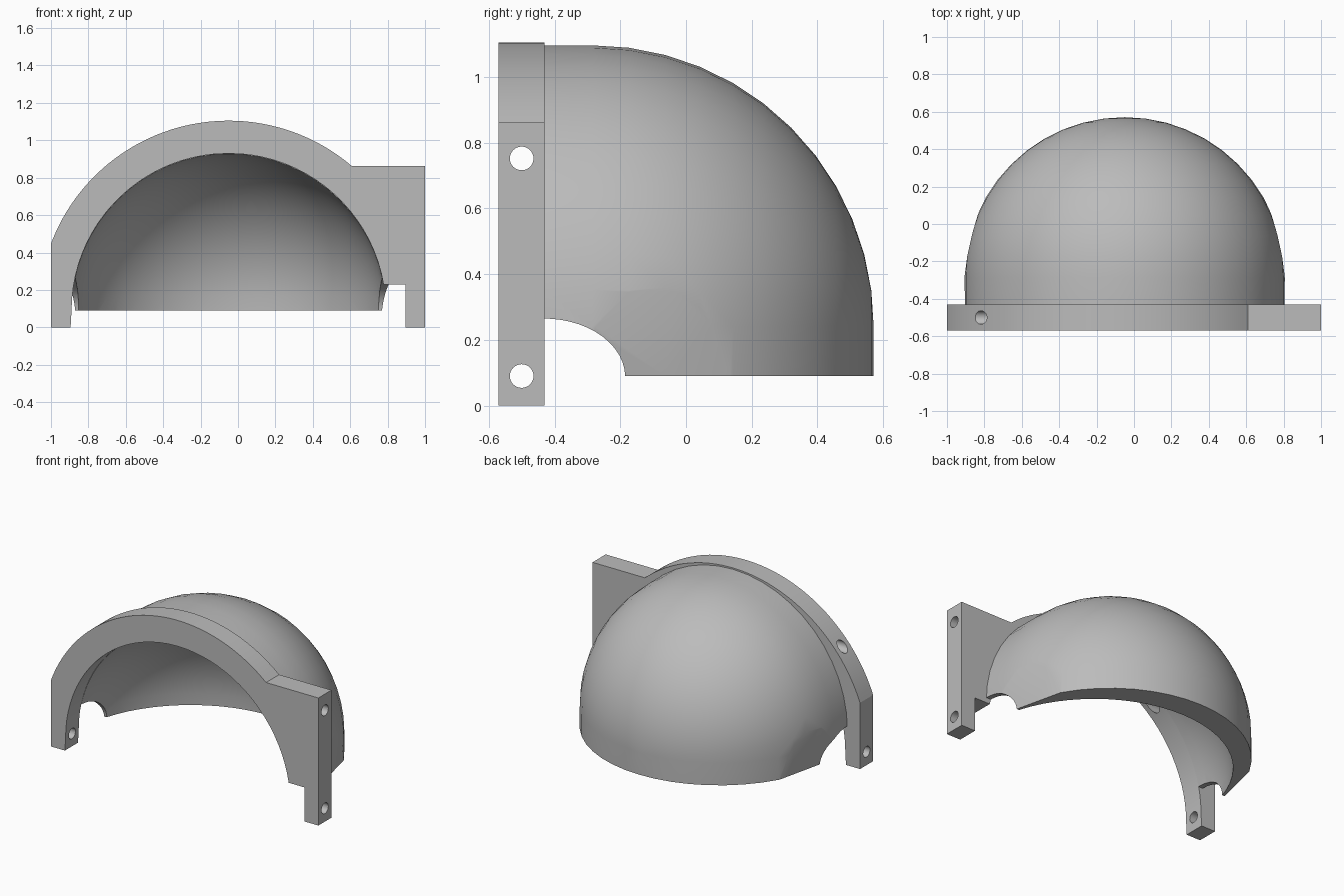
import bpy, bmesh
from math import cos, sin, pi, asin, acos, radians
from mathutils import Matrix

old = bpy.data.objects.get("Cube")
if old:
    bpy.data.objects.remove(old)

CX = -0.05                  # dome axis
BACK, FRONT = -0.43, -0.57  # flange faces
BASE = 0.09                 # dome rim height
R_DOME, R_IN, R_RING = 0.856, 0.84, 1.015
DOME_Y, DOME_Z = -0.285, 0.24   # centre of the rounded part

grey = bpy.data.materials.new("plain_grey")
grey.use_nodes = True
grey.diffuse_color = (0.5, 0.5, 0.5, 1)
grey.node_tree.nodes["Principled BSDF"].inputs["Base Color"].default_value = (0.5, 0.5, 0.5, 1)


def make(name, bm):
    bmesh.ops.recalc_face_normals(bm, faces=bm.faces)
    mesh = bpy.data.meshes.new(name)
    bm.to_mesh(mesh)
    bm.free()
    obj = bpy.data.objects.new(name, mesh)
    mesh.materials.append(grey)
    bpy.context.collection.objects.link(obj)
    return obj


def rod(name, x, y, z, ry, rz, length, sides):
    """Elliptic cylinder running along x."""
    bm = bmesh.new()
    bmesh.ops.create_cone(bm, cap_ends=True, segments=sides, radius1=1, radius2=1, depth=length,
                          matrix=Matrix.Translation((x, y, z)) @ Matrix.Diagonal((1, ry, rz, 1))
                          @ Matrix.Rotation(pi / 2, 4, 'Y'))
    return make(name, bm)


def cut(obj, cutters):
    bpy.context.view_layer.objects.active = obj
    for cutter in cutters:
        mod = obj.modifiers.new("cut", 'BOOLEAN')
        mod.operation, mod.solver, mod.object = 'DIFFERENCE', 'EXACT', cutter
        bpy.ops.object.modifier_apply(modifier=mod.name)
        bpy.data.objects.remove(cutter)


def smooth(obj, angle):
    bpy.ops.object.select_all(action='DESELECT')
    obj.select_set(True)
    bpy.context.view_layer.objects.active = obj
    bpy.ops.object.shade_smooth_by_angle(angle=radians(angle))


def arc(radius, z, start, end, steps):
    turns = [start + (end - start) * i / steps for i in range(steps + 1)]
    return [(CX + radius * cos(t), z + radius * sin(t)) for t in turns]


# Dome shell: upright arches shrinking towards the back, skinned into a solid
bm = bmesh.new()
rows = [(BACK, R_DOME)]
rows += [(DOME_Y + R_DOME * sin(t), R_DOME * cos(t)) for t in (pi / 2 * i / 12 for i in range(13))]
loops = []
for y, r in rows:
    arch = [(CX + r, BASE)] + arc(r, DOME_Z, 0, pi, 24) + [(CX - r, BASE)]
    loops.append([bm.verts.new((x, y, z)) for x, z in arch])
bm.faces.new(loops[0])
for a, b in zip(loops, loops[1:]):
    for i in range(len(a)):
        j = (i + 1) % len(a)
        bm.faces.new((a[i], a[j], b[j], b[i]))
bmesh.ops.remove_doubles(bm, verts=bm.verts, dist=1e-4)

# Slightly flattened lower flanks
for s in (-1, 1):
    result = bmesh.ops.bisect_plane(bm, geom=bm.verts[:] + bm.edges[:] + bm.faces[:], dist=1e-5,
                                    plane_co=(CX + s * 0.82, -0.185, BASE),
                                    plane_no=(s, 0.232, -0.096), clear_outer=True)
    rim = [g for g in result["geom_cut"] if isinstance(g, bmesh.types.BMEdge)]
    bmesh.ops.edgeloop_fill(bm, edges=rim)
dome = make("dome_shell", bm)

# Side notches, then the hollow inside, each set a hair off the trimmed faces
notches = [rod("side_notch", CX + s * 0.8, BACK - 0.003, BASE - 0.003, 0.248, 0.178, 0.9, 50)
           for s in (-1, 1)]
bm = bmesh.new()
bmesh.ops.create_uvsphere(bm, u_segments=64, v_segments=32, radius=R_IN,
                          matrix=Matrix.Translation((CX, BACK - 0.003, BASE - 0.003)))
cut(dome, notches + [make("cavity", bm)])
smooth(dome, 25)

# Flange: arched ring with a square pad and two legs
PAD, STEP = 0.862, 0.23
outline = [(1, 0), (1, PAD)]
outline += arc(R_RING, BASE, asin((PAD - BASE) / R_RING), acos((-1 - CX) / R_RING), 40)
outline += [(-1, 0), (-0.895, 0)]
outline += arc(R_IN, BASE, pi, asin((STEP - BASE) / R_IN), 40)
outline += [(0.895, STEP), (0.895, 0)]
bm = bmesh.new()
face = bm.faces.new([bm.verts.new((x, FRONT, z)) for x, z in outline])
side = bmesh.ops.extrude_face_region(bm, geom=[face])["geom"]
bmesh.ops.translate(bm, vec=(0, BACK - FRONT, 0),
                    verts=[g for g in side if isinstance(g, bmesh.types.BMVert)])
flange = make("mounting_flange", bm)

# Bolt holes right through the flange
cut(flange, [rod("bolt_hole", 0, -0.5, z, 0.036, 0.036, 3, 32) for z in (BASE, 0.752)])
smooth(flange, 20)
